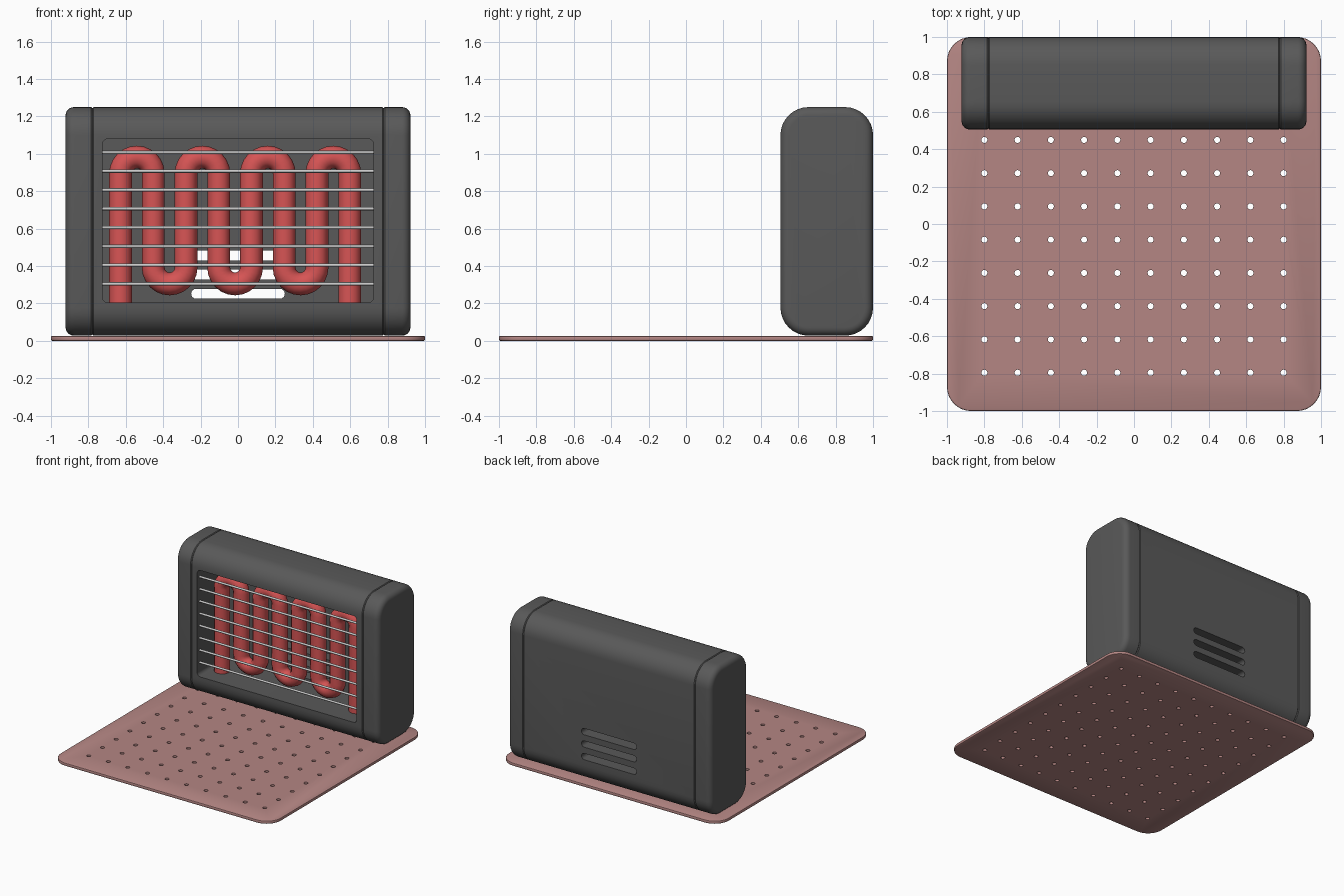
import bpy, bmesh, math

if "Cube" in bpy.data.objects:
    bpy.data.objects.remove(bpy.data.objects["Cube"])


def material(name, rgb):
    m = bpy.data.materials.new(name)
    m.diffuse_color = (*rgb, 1)
    m.use_nodes = True
    m.node_tree.nodes["Principled BSDF"].inputs["Base Color"].default_value = m.diffuse_color
    return m


DARK = material("dark_casing", (0.1, 0.1, 0.1))
RED = material("glowing_red", (0.68, 0.09, 0.09))
PINK = material("warm_plate", (0.46, 0.24, 0.23))


def rounded_rect(cu, cv, w, h, r, n=8):
    pts = []
    for k, (su, sv) in enumerate([(1, 1), (-1, 1), (-1, -1), (1, -1)]):
        for i in range(n + 1):
            a = (k + i / n) * math.pi / 2
            pts.append((cu + su * (w / 2 - r) + r * math.cos(a),
                        cv + sv * (h / 2 - r) + r * math.sin(a)))
    return pts


def place(axis, t, u, v):
    return {"X": (t, u, v), "Y": (u, t, v), "Z": (u, v, t)}[axis]


def add_loft(bm, axis, c, size, r, stations):
    """Stack rounded rectangles along an axis; stations are (position, inset)."""
    rings = []
    for t, inset in stations:
        outline = rounded_rect(*c, size[0] - 2 * inset, size[1] - 2 * inset,
                               max(r - inset, 0.001))
        rings.append([bm.verts.new(place(axis, t, u, v)) for u, v in outline])
    for a, b in zip(rings, rings[1:]):
        for i in range(len(a)):
            j = (i + 1) % len(a)
            bm.faces.new((a[i], a[j], b[j], b[i]))
    bm.faces.new(rings[0])
    bm.faces.new(rings[-1])


def finish(name, bm, mat=None):
    bmesh.ops.recalc_face_normals(bm, faces=bm.faces)
    me = bpy.data.meshes.new(name)
    bm.to_mesh(me)
    bm.free()
    ob = bpy.data.objects.new(name, me)
    bpy.context.collection.objects.link(ob)
    if mat:
        me.materials.append(mat)
    return ob


def activate(ob):
    bpy.ops.object.select_all(action="DESELECT")
    ob.select_set(True)
    bpy.context.view_layer.objects.active = ob


def smooth(ob, angle=35):
    activate(ob)
    bpy.ops.object.shade_smooth_by_angle(angle=math.radians(angle))


def cut(ob, cutter):
    mod = ob.modifiers.new("cut", "BOOLEAN")
    mod.operation, mod.solver, mod.object = "DIFFERENCE", "EXACT", cutter
    activate(ob)
    bpy.ops.object.modifier_apply(modifier=mod.name)
    bpy.data.objects.remove(cutter)


def tube(name, pts, radius, mat=None, res=4):
    cu = bpy.data.curves.new(name, "CURVE")
    cu.dimensions = "3D"
    cu.bevel_depth, cu.bevel_resolution, cu.use_fill_caps = radius, res, True
    sp = cu.splines.new("POLY")
    sp.points.add(len(pts) - 1)
    for p, co in zip(sp.points, pts):
        p.co = (*co, 1)
    ob = bpy.data.objects.new(name, cu)
    bpy.context.collection.objects.link(ob)
    if mat:
        cu.materials.append(mat)
    activate(ob)
    bpy.ops.object.convert(target="MESH")
    smooth(bpy.context.object, 50)


# Perforated base plate
bm = bmesh.new()
add_loft(bm, "Z", (0, 0), (2, 2), 0.13,
         [(0, 0.008), (0.003, 0.002), (0.008, 0), (0.019, 0), (0.024, 0.002), (0.027, 0.008)])
plate = finish("base_plate", bm, PINK)
bm = bmesh.new()
for i in range(10):
    for j in range(10):
        pos = (-0.8 + i * 1.6 / 9, -0.795 + j * 1.6 / 9)
        add_loft(bm, "Z", pos, (0.032, 0.032), 0.0159, [(-0.1, 0), (0.1, 0)])
bmesh.ops.remove_doubles(bm, verts=bm.verts, dist=0.0005)
cut(plate, finish("hole_cutter", bm))
smooth(plate)

# Casing middle with front cavity and back vent slots
CENTRE, SIZE, R = (0.7525, 0.639), (0.495, 1.222), 0.15
bm = bmesh.new()
add_loft(bm, "X", CENTRE, SIZE, R, [(-0.779, 0.006), (-0.773, 0), (0.773, 0), (0.779, 0.006)])
casing = finish("heater_casing", bm, DARK)
bm = bmesh.new()
add_loft(bm, "Y", (0, 0.6425), (1.45, 0.875), 0.03, [(0.4, 0), (0.9, 0)])
cut(casing, finish("cavity_cutter", bm))
bm = bmesh.new()
for z in (0.252, 0.355, 0.457):
    add_loft(bm, "Y", (0, z), (0.5, 0.052), 0.0255, [(0.85, 0), (1.1, 0)])
cut(casing, finish("slot_cutter", bm))
smooth(casing)

# Rounded end caps
for side, s in (("left", -1), ("right", 1)):
    b = 0.045
    stations = [(s * 0.779, 0.006), (s * 0.785, 0)]
    for i in range(7):
        a = i / 6 * math.pi / 2
        stations.append((s * (0.922 - b + b * math.sin(a)), b - b * math.cos(a)))
    bm = bmesh.new()
    add_loft(bm, "X", CENTRE, SIZE, R, stations)
    smooth(finish(side + "_end_cap", bm, DARK))

# Serpentine heating coil
Y, STEP = 0.69, 0.175
path = [(-0.628, Y, 0.2)]
for k in range(7):
    up = k % 2 == 0
    cx, cz = -0.628 + (k + 0.5) * STEP, 0.895 if up else 0.392
    for i in range(13):
        a = math.pi * (1 - i / 12)
        path.append((cx + STEP / 2 * math.cos(a), Y,
                     cz + (1 if up else -1) * STEP / 2 * math.sin(a)))
path.append((-0.628 + 7 * STEP, Y, 0.2))
tube("heating_coil", path, 0.061, RED)

# Guard bars
for k in range(8):
    z = 0.305 + k * 0.1005
    tube(f"guard_bar_{k + 1}", [(-0.727, 0.54, z), (0.727, 0.54, z)], 0.009, res=2)
